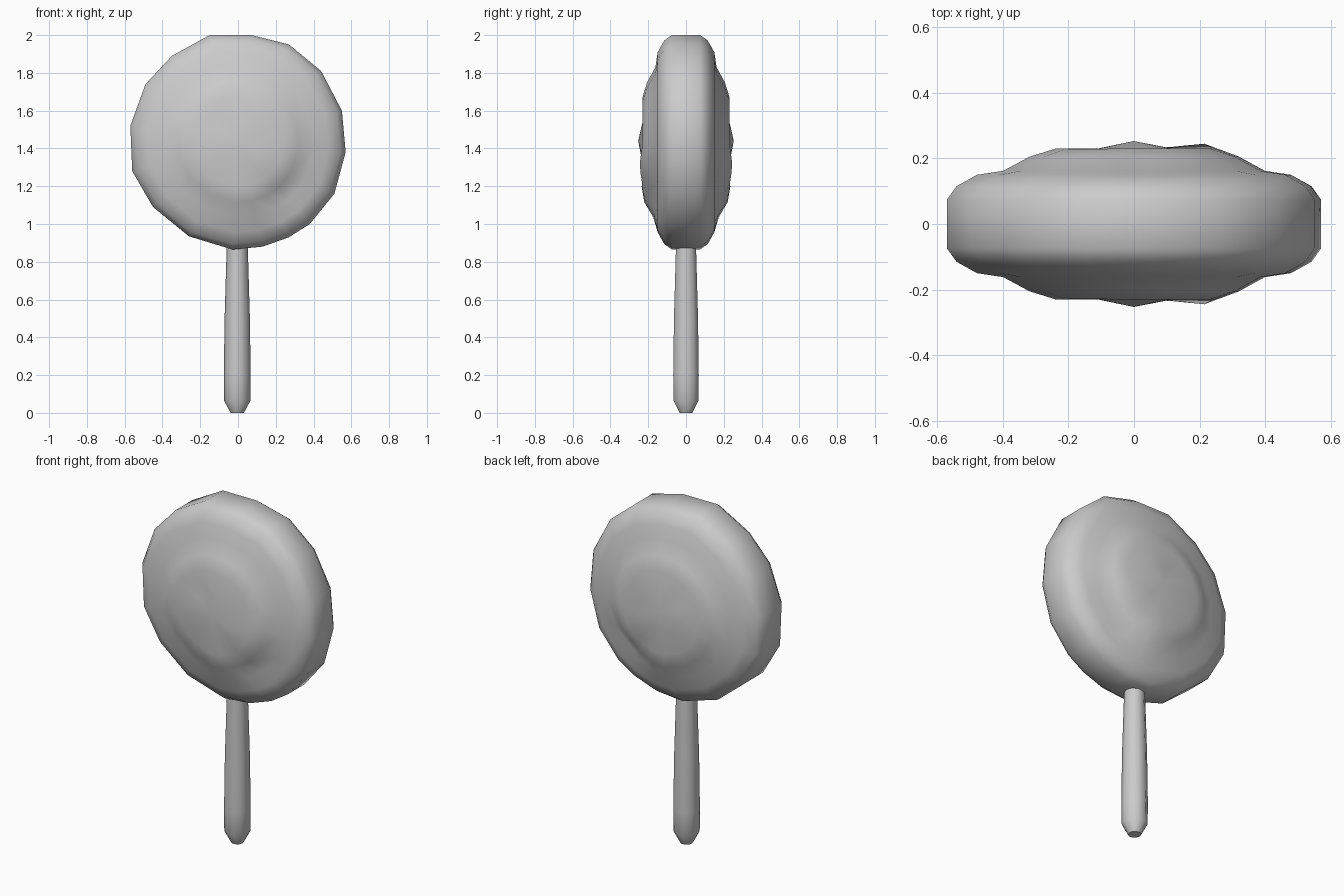
import bpy, bmesh, math

if "Cube" in bpy.data.objects:
    bpy.data.objects.remove(bpy.data.objects["Cube"])

def smooth_object(name, bm, angle):
    bmesh.ops.recalc_face_normals(bm, faces=bm.faces)
    mesh = bpy.data.meshes.new(name)
    bm.to_mesh(mesh)
    bm.free()
    ob = bpy.data.objects.new(name, mesh)
    bpy.context.collection.objects.link(ob)
    bpy.context.view_layer.objects.active = ob
    ob.select_set(True)
    bpy.ops.object.shade_smooth_by_angle(angle=math.radians(angle))
    ob.select_set(False)
    return ob

def loft(bm, rings):
    for a, b in zip(rings, rings[1:]):
        n = len(a)
        for i in range(n):
            bm.faces.new((a[i], a[(i + 1) % n], b[(i + 1) % n], b[i]))

# Candy head: irregular rim outline (x, z), domed profile mirrored front to back
CZ = 1.435
outline = [(-.15, 2.0), (.07, 2.0), (.27, 1.95), (.44, 1.81), (.55, 1.6), (.57, 1.38),
           (.51, 1.16), (.38, 1.0), (.27, .93), (.13, .88), (-.03, .865), (-.26, .935),
           (-.45, 1.09), (-.56, 1.28), (-.57, 1.52), (-.49, 1.74), (-.35, 1.89)]
# (fraction of radius, half thickness)
profile = [(1.0, .075), (.95, .115), (.84, .15), (.70, .162), (.56, .205), (.42, .23), (.2, .23)]

def bump(x, z, cx, cz, r):
    return math.exp(-((x - cx) ** 2 + (z - cz) ** 2) / (r * r))

def depth(x, z, d, f):
    if f < .8:
        d -= .035 * bump(x, z, .28, 1.17, .09)   # hollow outside the swirl edge
        d += .018 * bump(x, z, .21, 1.29, .09)   # raised swirl edge
        d += .02 * bump(x, z, .02, 1.09, .09)
        d -= .012 * bump(x, z, -.08, 1.54, .07)  # small central dimple
    return d

bm = bmesh.new()
sides = []
for s in (-1, 1):
    rings = []
    for f, d in profile:
        ring = []
        for x, z in outline:
            px, pz = x * f, CZ + (z - CZ) * f
            ring.append(bm.verts.new((px, s * depth(px, pz, d, f), pz)))
        rings.append(ring)
    loft(bm, rings)
    tip = bm.verts.new((0, s * .253, 1.44))
    last = rings[-1]
    for i in range(len(last)):
        bm.faces.new((last[i], last[(i + 1) % len(last)], tip))
    sides.append(rings[0])
loft(bm, sides)
smooth_object("candy_head", bm, 60)

# Stick: slightly tapered, rounded foot
bm = bmesh.new()
rings = []
for r, z in [(.035, 0), (.07, .065), (.071, .2), (.067, .5), (.057, .84), (.055, .95)]:
    rings.append([bm.verts.new((-.004 + r * math.cos(a * math.pi / 5),
                                r * math.sin(a * math.pi / 5), z)) for a in range(10)])
loft(bm, rings)
bm.faces.new(rings[0])
bm.faces.new(rings[-1])
smooth_object("stick", bm, 50)
